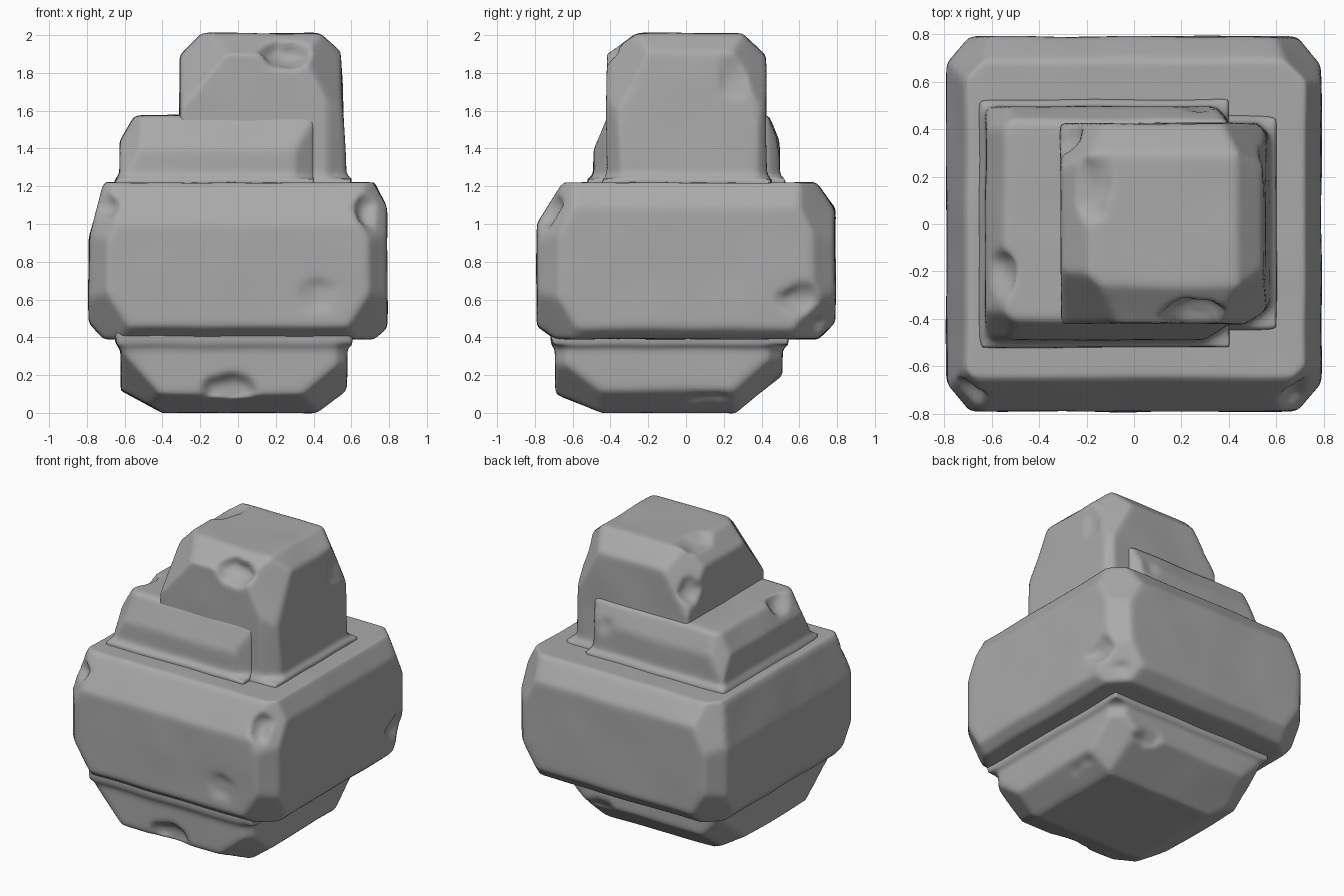
import bpy, bmesh
from mathutils import Vector, noise

cube = bpy.data.objects.get("Cube")
if cube:
    bpy.data.objects.remove(cube, do_unlink=True)

stone = bpy.data.materials.new("grey stone")
stone.use_nodes = True
GREY = (0.40, 0.40, 0.40, 1)
stone.diffuse_color = GREY
bsdf = stone.node_tree.nodes["Principled BSDF"]
bsdf.inputs["Base Color"].default_value = GREY
bsdf.inputs["Roughness"].default_value = 0.9


def add_box(bm, lo, hi):
    lo, hi = Vector(lo), Vector(hi)
    for v in bmesh.ops.create_cube(bm, size=1)["verts"]:
        v.co = (lo + hi) / 2 + v.co * (hi - lo)


def chop(bm, lo, hi, signs, sizes):
    """Slice off an edge (one zero sign) or a corner of the box."""
    corner = Vector([hi[i] if s > 0 else lo[i] for i, s in enumerate(signs)])
    normal = Vector([s / d if s else 0 for s, d in zip(signs, sizes)])
    bmesh.ops.bisect_plane(bm, geom=bm.verts[:] + bm.edges[:] + bm.faces[:],
                           plane_co=corner - normal / normal.length_squared,
                           plane_no=normal, clear_outer=True)
    bmesh.ops.holes_fill(bm, edges=bm.edges[:], sides=0)


def dent(mesh, middle, center, size):
    """Push the surface inwards to the far side of a rough ellipsoid."""
    center = Vector(center)
    inward = (middle - center).normalized()
    d = Vector([inward[i] / size[i] for i in range(3)])
    for v in mesh.vertices:
        q = Vector([(v.co[i] - center[i]) / size[i] for i in range(3)])
        q *= 1 + 0.25 * noise.noise(v.co * 14)
        if q.length < 1:
            a, b, c = d.dot(d), q.dot(d), q.dot(q) - 1
            v.co += inward * 0.8 * (-b + (b * b - a * c) ** 0.5) / a


def carve(name, lo, hi, cuts, chips, foot=None):
    bm = bmesh.new()
    add_box(bm, lo, hi)
    for signs, sizes in cuts:
        chop(bm, lo, hi, signs, sizes)
    if foot:  # thin lip that flares into the neighbouring stone
        add_box(bm, *foot)
    bmesh.ops.recalc_face_normals(bm, faces=bm.faces[:])
    mesh = bpy.data.meshes.new(name)
    bm.to_mesh(mesh)
    bm.free()
    mesh.materials.append(stone)
    ob = bpy.data.objects.new(name, mesh)
    bpy.context.collection.objects.link(ob)
    bpy.context.view_layer.objects.active = ob
    remesh = ob.modifiers.new("merge", "REMESH")
    remesh.mode, remesh.voxel_size, remesh.use_smooth_shade = "VOXEL", 0.02, True
    bpy.ops.object.modifier_apply(modifier=remesh.name)
    middle = (Vector(lo) + Vector(hi)) / 2
    for center, size in chips:
        dent(ob.data, middle, center, size)
    # Gentle hand-hewn waviness
    for v in ob.data.vertices:
        v.co += noise.noise_vector(v.co * 3.5) * 0.006
    soft = ob.modifiers.new("worn edges", "SMOOTH")
    soft.factor, soft.iterations = 0.5, 5


# Base stone, bottom edges worn away
carve("base_stone", (-.62, -.69, 0), (.575, .51, .45),
      [((0, -1, -1), (1, .24, .1)), ((0, 1, -1), (1, .25, .2)),
       ((-1, 0, -1), (.22, 1, .12)), ((1, 0, -1), (.16, 1, .12)),
       ((-1, -1, -1), (.3, .4, .34)), ((1, -1, -1), (.35, .4, .3)),
       ((1, 1, -1), (.4, .4, .35)), ((-1, 1, -1), (.35, .4, .35)),
       ((1, 1, 0), (.08, .08, 1)), ((1, -1, 0), (.06, .06, 1))],
      [((-.04, -.68, .13), (.14, .07, .07)), ((.6, .1, .06), (.1, .3, .05)),
       ((.3, .55, .16), (.14, .1, .09))],
      ((-.65, -.715, .36), (.605, .54, .45)))

# Main stone, broad block with chamfered rims and broken corners
rims = [((0, -1, 1), (1, .14, .22)), ((0, 1, 1), (1, .1, .14)),
        ((1, 0, 1), (.07, 1, .13)), ((-1, 0, 1), (.08, 1, .3)),
        ((0, -1, -1), (1, .1, .07)), ((0, 1, -1), (1, .09, .09)),
        ((-1, 0, -1), (.08, 1, .09)), ((1, 0, -1), (.07, 1, .06))]
corners = [((sx, sy, sz), (.26, .26, .5 if sz > 0 else .4))
           for sx in (-1, 1) for sy in (-1, 1) for sz in (-1, 1)]
uprights = [((sx, sy, 0), (.1, .12, 1)) for sx in (-1, 1) for sy in (-1, 1)]
carve("main_stone", (-.79, -.79, .39), (.79, .79, 1.22), rims + corners + uprights,
      [((.42, -.84, .62), (.13, .08, .11)), ((.83, .6, .6), (.1, .13, .1)),
       ((-.72, -.74, 1.1), (.1, .1, .07)), ((.68, -.74, 1.08), (.07, .09, .1)),
       ((.72, .75, .45), (.1, .1, .08))])

# Step stone, low ledge beside the tower
carve("step_stone", (-.625, -.49, 1.15), (.4, .495, 1.575),
      [((-1, 0, 1), (.08, 1, .14)), ((0, -1, 1), (1, .08, .18)),
       ((0, 1, 1), (1, .06, .14)), ((1, -1, 0), (.1, .07, 1)), ((1, 1, 0), (.06, .06, 1)),
       ((-1, -1, 1), (.2, .2, .36)), ((-1, 1, 1), (.17, .17, .3))],
      [((-.58, -.2, 1.56), (.09, .1, .08)), ((.27, .53, 1.45), (.09, .06, .08))],
      ((-.655, -.52, 1.15), (.4, .525, 1.24)))

# Tower stone, tall block with heavily cut top corners
carve("tower_stone", (-.31, -.42, 1.15), (.57, .425, 2.01),
      [((-1, 0, 1), (.12, 1, .12)), ((1, 0, 1), (.14, 1, .12)),
       ((0, -1, 1), (1, .16, .11)), ((0, 1, 1), (1, .13, .12)),
       ((1, 0, 1), (.03, 1, .7)), ((1, -1, 0), (.1, .07, 1)), ((1, 1, 0), (.05, .05, 1)),
       ((-1, -1, 1), (.34, .32, .4)), ((1, -1, 1), (.28, .3, .55)),
       ((1, 1, 1), (.26, .26, .5)), ((-1, 1, 1), (.26, .26, .4))],
      [((.26, -.4, 1.9), (.13, .12, .08)), ((-.2, .15, 2.02), (.1, .15, .07)),
       ((.58, .25, 1.78), (.06, .1, .13)), ((-.3, .36, 1.78), (.08, .08, .1))],
      ((.0, -.45, 1.15), (.6, .455, 1.24)))
